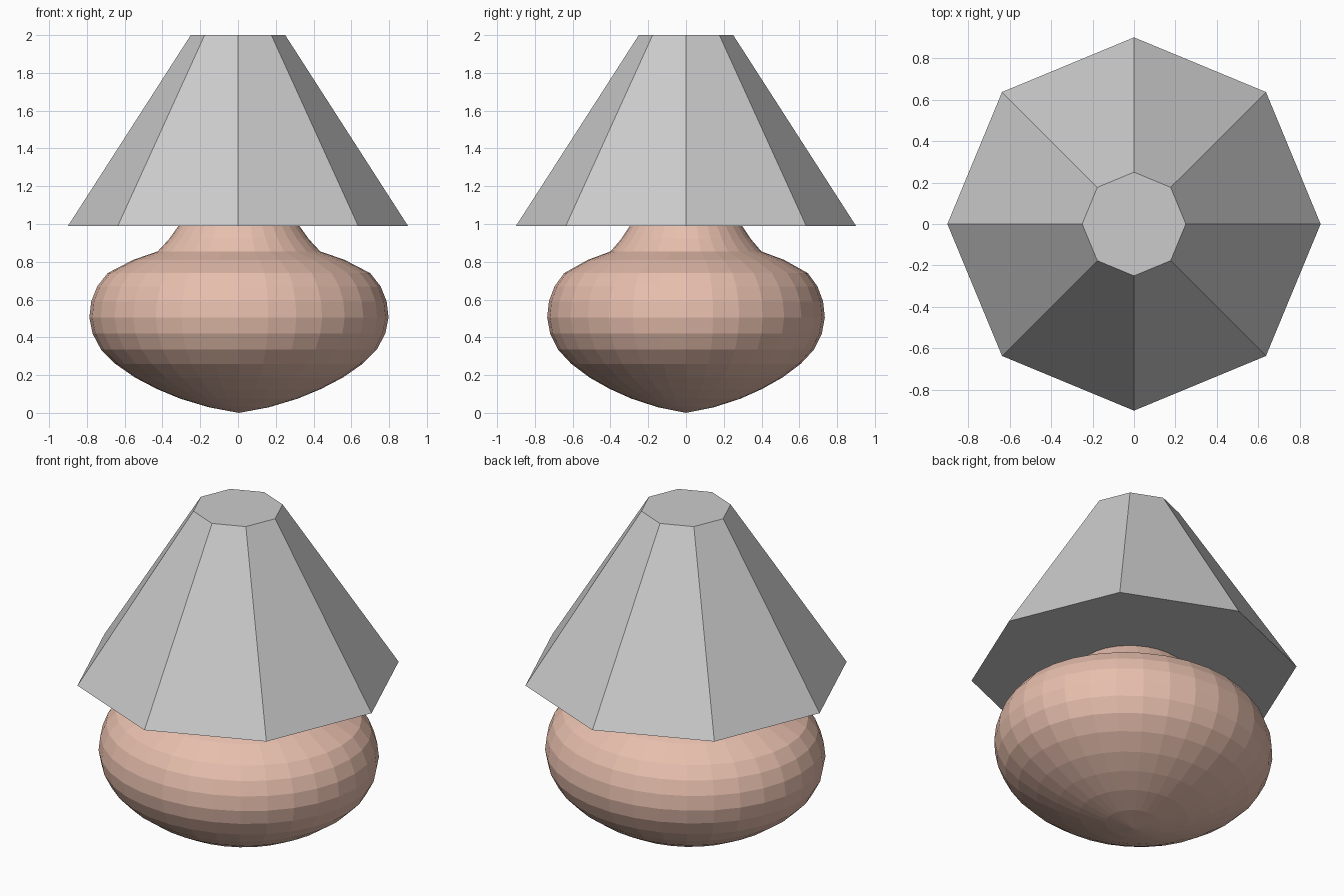
import bpy, bmesh
from math import cos, sin, pi

if "Cube" in bpy.data.objects:
    bpy.data.objects.remove(bpy.data.objects["Cube"])


def lathe(name, profile, sides, y_scale=1.0, x_offset=0.0):
    """Flat-faced solid of revolution from (radius, height) pairs."""
    bm = bmesh.new()
    rings = []
    for r, z in profile:
        if r == 0:
            rings.append([bm.verts.new((x_offset, 0, z))] * sides)
        else:
            rings.append([bm.verts.new((x_offset + r * cos(2 * pi * i / sides),
                                        r * y_scale * sin(2 * pi * i / sides), z))
                          for i in range(sides)])
    for low, high in zip(rings, rings[1:]):
        for i in range(sides):
            j = (i + 1) % sides
            corners = list(dict.fromkeys((low[i], low[j], high[j], high[i])))
            bm.faces.new(corners)
    # Flat caps where the profile is open
    if profile[0][0] > 0:
        bm.faces.new(rings[0][::-1])
    if profile[-1][0] > 0:
        bm.faces.new(rings[-1])
    mesh = bpy.data.meshes.new(name)
    bm.to_mesh(mesh)
    bm.free()
    obj = bpy.data.objects.new(name, mesh)
    bpy.context.collection.objects.link(obj)
    return obj


# Eight-sided closed shade
lathe("lamp_shade", [(0.90, 0.99), (0.25, 2.0)], 8)

# Squashed bulb base with pointed bottom and tapering neck
base = lathe("lamp_base", [
    (0, 0.0), (0.16, 0.03), (0.31, 0.075), (0.435, 0.127), (0.55, 0.187),
    (0.655, 0.26), (0.73, 0.335), (0.775, 0.42), (0.792, 0.505),
    (0.782, 0.59), (0.75, 0.67), (0.695, 0.74), (0.56, 0.81),
    (0.43, 0.855), (0.37, 0.92), (0.32, 0.99), (0.29, 1.04)],
    32, 0.928, 0.005)

# Terracotta colour
clay = bpy.data.materials.new("terracotta")
clay.diffuse_color = (0.8, 0.52, 0.42, 1)
clay.use_nodes = True
clay.node_tree.nodes["Principled BSDF"].inputs["Base Color"].default_value = clay.diffuse_color
base.data.materials.append(clay)
